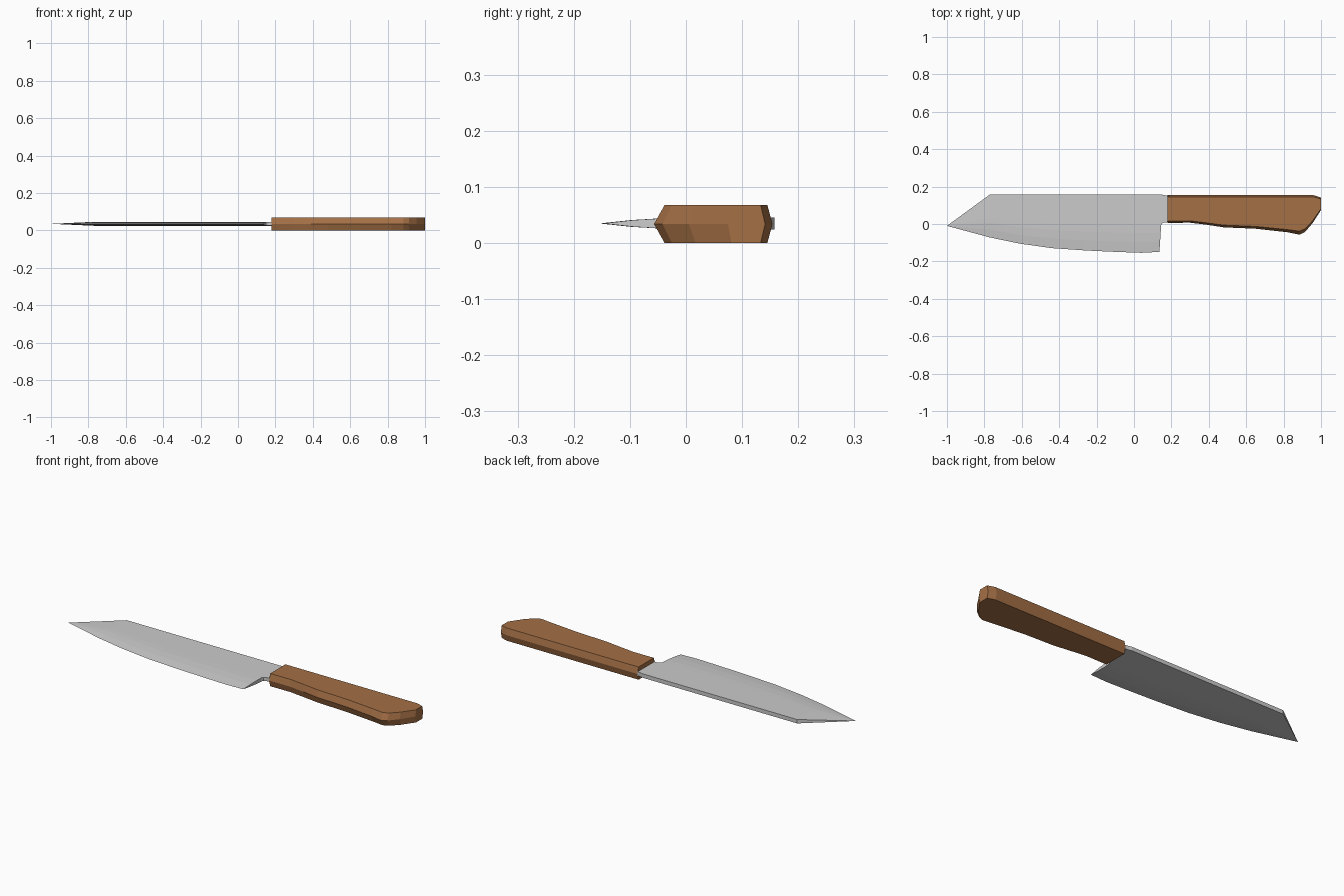
import bpy, bmesh

if "Cube" in bpy.data.objects:
    bpy.data.objects.remove(bpy.data.objects["Cube"])


def finish(bm, name, color=None):
    bmesh.ops.recalc_face_normals(bm, faces=bm.faces)
    mesh = bpy.data.meshes.new(name)
    bm.to_mesh(mesh)
    bm.free()
    obj = bpy.data.objects.new(name, mesh)
    bpy.context.collection.objects.link(obj)
    if color:
        mat = bpy.data.materials.new(name + "_material")
        mat.diffuse_color = color
        mat.use_nodes = True
        mat.node_tree.nodes["Principled BSDF"].inputs["Base Color"].default_value = mat.diffuse_color
        mesh.materials.append(mat)
    return obj


# Blade: columns from tip to heel, each with a convex wedge section, plus a short tang
ZC = 0.035
ROWS = [(0, 0), (0.18, 0.006), (0.34, 0.009), (0.465, 0.0098), (1, 0.0105)]
STATIONS = [(-0.77, -0.072), (-0.61, -0.105), (-0.44, -0.129), (-0.25, -0.142),
            (-0.1, -0.149), (0.04, -0.154), (0.136, -0.149)]
SPINE_Y = 0.158

bm = bmesh.new()
tip = bm.verts.new((-1, -0.01, ZC))


def pair(x, y, half):
    if half == 0:
        v = bm.verts.new((x, y, ZC))
        return v, v
    return tuple(bm.verts.new((x, y, ZC + s * half)) for s in (1, -1))


columns = []
for i, (x, edge) in enumerate(STATIONS):
    heel = i == len(STATIONS) - 1
    columns.append([pair(x + (0.02 * min(t, 0.465) if heel else 0),
                         edge + t * (SPINE_Y - edge), h) for t, h in ROWS])
# tang columns only use the two uppermost rows
tang = [columns[-1][-2:]]
for x, low, high in [(0.15, 0.003, 0.157), (0.163, 0.009, 0.154), (0.2, 0.01, 0.15)]:
    tang.append([pair(x, low, 0.0098), pair(x, high, 0.0105)])

for grid in (columns, tang):
    for a, b in zip(grid, grid[1:]):
        for r in range(len(a) - 1):
            for s in (0, 1):
                bm.faces.new((a[r][s], b[r][s], b[r + 1][s], a[r + 1][s]))
for r in range(len(ROWS) - 1):
    for s in (0, 1):
        bm.faces.new((tip, columns[0][r][s], columns[0][r + 1][s]))

# close the spine, heel, choil and tang end
rim = [c[-1] for c in columns] + [c[1] for c in tang[1:]]
rim += [c[0] for c in reversed(tang[1:])] + columns[-1][3::-1]
bm.faces.new((tip, rim[0][0], rim[0][1]))
for p, q in zip(rim, rim[1:]):
    bm.faces.new(list(dict.fromkeys((p[0], q[0], q[1], p[1]))))
finish(bm, "blade")

# Handle: outline at mid height, narrowed in y at the top and bottom faces
OUTLINE = [(0.18, 0.154, -0.009), (0.96, 0.154, -0.009), (1.0, 0.141, -0.008),
           (1.0, 0.075, 0.006), (0.955, 0.005, 0.012), (0.915, -0.042, 0.017),
           (0.885, -0.057, 0.019), (0.82, -0.044, 0.014), (0.65, -0.025, 0.012),
           (0.48, -0.018, 0.012), (0.39, -0.004, 0.01), (0.3, 0.007, 0.01),
           (0.18, 0.006, 0.01)]
bm = bmesh.new()
rings = [[bm.verts.new((x, y + d * k, z)) for x, y, d in OUTLINE]
         for z, k in ((0, 1), (0.034, 0), (0.068, 1))]
n = len(OUTLINE)
for a, b in zip(rings, rings[1:]):
    for i in range(n):
        j = (i + 1) % n
        bm.faces.new((a[i], a[j], b[j], b[i]))
bm.faces.new(rings[0])
bm.faces.new(rings[2])
finish(bm, "handle", (0.37, 0.16, 0.06, 1))
